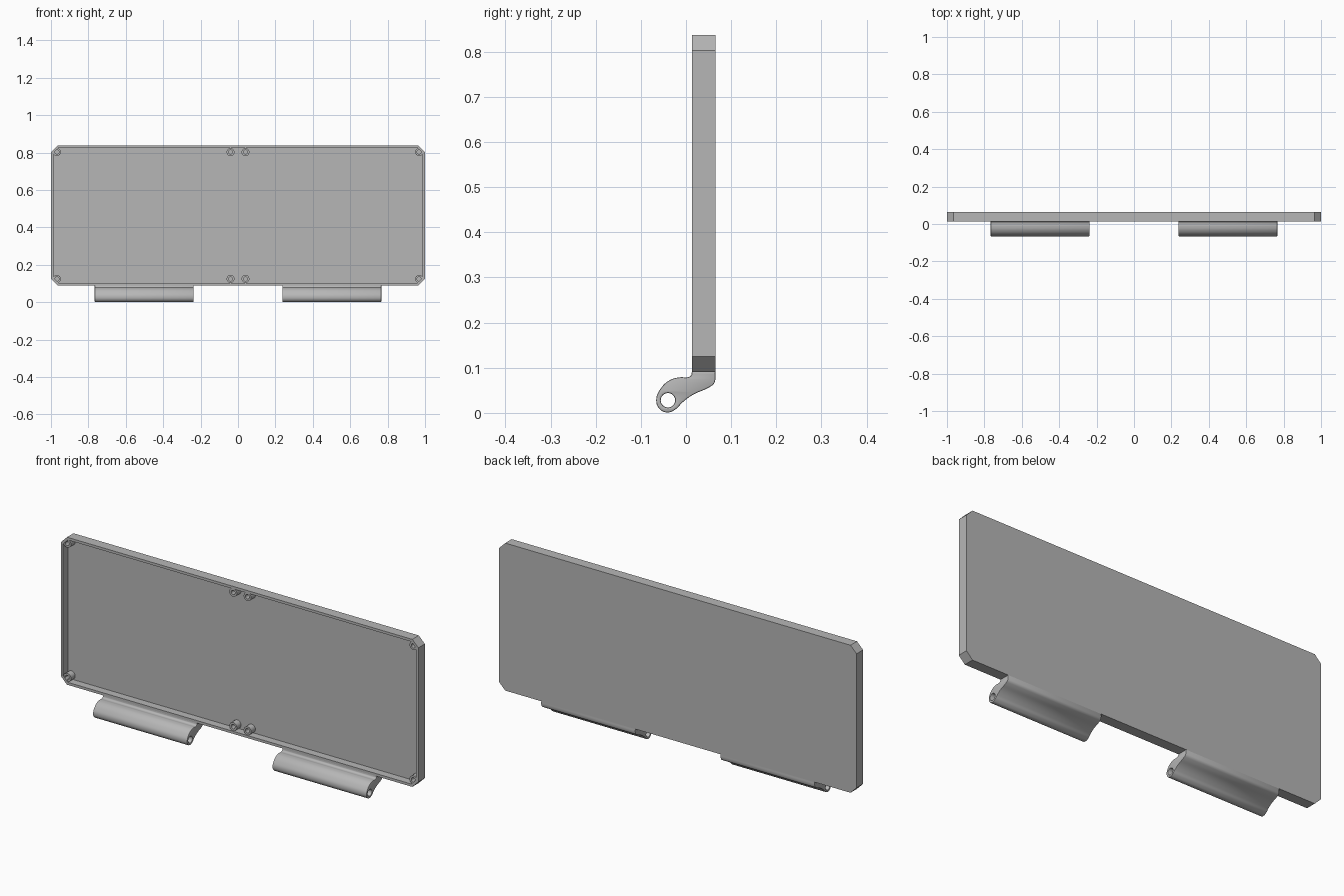
import bpy
import bmesh
from math import pi, radians
from mathutils import Matrix

cube = bpy.data.objects.get("Cube")
if cube:
    bpy.data.objects.remove(cube)

grey = bpy.data.materials.new("plain grey")
grey.use_nodes = True
colour = (0.47, 0.47, 0.47, 1)
grey.diffuse_color = colour
grey.node_tree.nodes["Principled BSDF"].inputs["Base Color"].default_value = colour

FRONT, BACK = 0.013, 0.065
BOTTOM, TOP = 0.091, 0.837
FLOOR = 0.052


def finish(name, mesh):
    mesh.materials.clear()
    mesh.materials.append(grey)
    obj = bpy.data.objects.new(name, mesh)
    bpy.context.collection.objects.link(obj)
    bpy.ops.object.select_all(action='DESELECT')
    obj.select_set(True)
    bpy.context.view_layer.objects.active = obj
    bpy.ops.object.shade_smooth_by_angle(angle=radians(35))
    return obj


def circle(x, y, r):
    return [(x + r, y), (x, y + r), (x - r, y), (x, y - r)]


def extrusion(name, outlines, half, bevel, matrix, sharp=()):
    """Extrude filled smooth outlines; indices in sharp are corners of the first."""
    curve = bpy.data.curves.new(name, 'CURVE')
    curve.dimensions = '2D'
    curve.fill_mode = 'BOTH'
    curve.extrude = half - bevel
    curve.bevel_depth = bevel
    curve.bevel_resolution = 1
    curve.offset = -bevel
    for n, points in enumerate(outlines):
        spline = curve.splines.new('BEZIER')
        spline.bezier_points.add(len(points) - 1)
        spline.use_cyclic_u = True
        spline.resolution_u = 6
        for i, (p, co) in enumerate(zip(spline.bezier_points, points)):
            p.co = (*co, 0)
            kind = 'VECTOR' if n == 0 and i in sharp else 'AUTO'
            p.handle_left_type = p.handle_right_type = kind
    temp = bpy.data.objects.new(name + " curve", curve)
    bpy.context.collection.objects.link(temp)
    bpy.context.view_layer.update()
    deps = bpy.context.evaluated_depsgraph_get()
    mesh = bpy.data.meshes.new_from_object(temp.evaluated_get(deps))
    bpy.data.objects.remove(temp)
    bm = bmesh.new()
    bm.from_mesh(mesh)
    bmesh.ops.remove_doubles(bm, verts=bm.verts, dist=0.00005)
    bmesh.ops.recalc_face_normals(bm, faces=bm.faces)
    bm.to_mesh(mesh)
    bm.free()
    mesh.transform(matrix)
    return finish(name, mesh)


# Shallow tray with clipped corners, open at the front
bm = bmesh.new()
cut = 0.034
outline = [(-1 + cut, BOTTOM), (1 - cut, BOTTOM), (1, BOTTOM + cut), (1, TOP - cut),
           (1 - cut, TOP), (-1 + cut, TOP), (-1, TOP - cut), (-1, BOTTOM + cut)]
back = bm.faces.new([bm.verts.new((x, BACK, z)) for x, z in outline])
ext = bmesh.ops.extrude_face_region(bm, geom=[back], use_keep_orig=True)["geom"]
bmesh.ops.translate(bm, vec=(0, FRONT - BACK, 0),
                    verts=[g for g in ext if isinstance(g, bmesh.types.BMVert)])
face = [g for g in ext if isinstance(g, bmesh.types.BMFace)][0]
bmesh.ops.recalc_face_normals(bm, faces=bm.faces)
bmesh.ops.inset_region(bm, faces=[face], thickness=0.013, use_even_offset=True)
well = bmesh.ops.extrude_face_region(bm, geom=[face])["geom"]
bmesh.ops.translate(bm, vec=(0, FLOOR - FRONT, 0),
                    verts=[g for g in well if isinstance(g, bmesh.types.BMVert)])
if face.is_valid:
    bmesh.ops.delete(bm, geom=[face], context='FACES_ONLY')
bmesh.ops.recalc_face_normals(bm, faces=bm.faces)
tray = bpy.data.meshes.new("tray")
bm.to_mesh(tray)
bm.free()
finish("tray", tray)

# Hollow screw posts in the corners and beside the centre line
post_top = 0.018
half = (FLOOR + 0.002 - post_top) / 2
for x in (-0.968, -0.04, 0.04, 0.968):
    for z in (0.125, 0.803):
        place = Matrix.Translation((x, post_top + half, z)) @ Matrix.Rotation(pi / 2, 4, 'X')
        extrusion("screw_post", [circle(0, 0, 0.021), circle(0, 0, 0.011)], half, 0, place)

# Curved hinge knuckles below the tray, each with a pin hole right through
knuckle = [(FRONT, BOTTOM), (0.011, 0.083), (0.004, 0.079), (-0.012, 0.079),
           (-0.035, 0.073), (-0.056, 0.054), (-0.066, 0.028), (-0.058, 0.008),
           (-0.04, 0.001), (-0.023, 0.008), (-0.008, 0.023), (0.015, 0.040),
           (0.052, 0.057), (0.062, 0.065), (BACK, 0.074), (BACK, BOTTOM)]
axes = Matrix.Rotation(pi / 2, 4, 'Z') @ Matrix.Rotation(pi / 2, 4, 'X')
for name, side in (("left_hinge", 1), ("right_hinge", -1)):
    place = Matrix.Translation((side * 0.502, 0, 0)) @ axes
    extrusion(name, [knuckle, circle(-0.04, 0.028, 0.016)], 0.264, 0.003, place,
              sharp=(0, len(knuckle) - 1))
